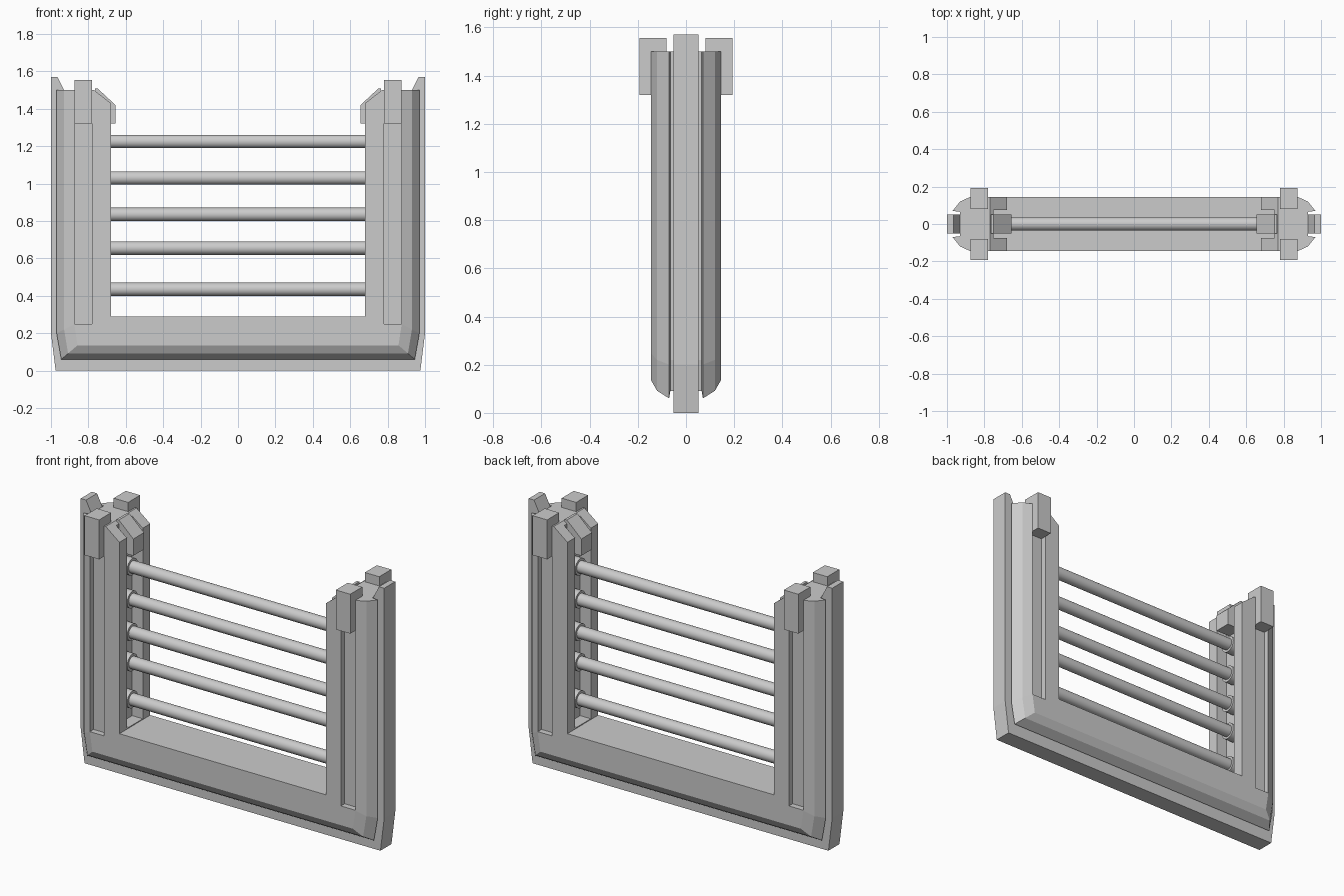
import bpy, bmesh, math
from mathutils import Matrix

if "Cube" in bpy.data.objects:
    bpy.data.objects.remove(bpy.data.objects["Cube"])


def make(name, bm):
    bmesh.ops.recalc_face_normals(bm, faces=bm.faces)
    me = bpy.data.meshes.new(name)
    bm.to_mesh(me)
    bm.free()
    ob = bpy.data.objects.new(name, me)
    bpy.context.collection.objects.link(ob)
    return ob


def prism(name, pts, y0, y1):
    """Extrude an x-z outline from y0 to y1."""
    bm = bmesh.new()
    a = [bm.verts.new((x, y0, z)) for x, z in pts]
    b = [bm.verts.new((x, y1, z)) for x, z in pts]
    bm.faces.new(a)
    bm.faces.new(b[::-1])
    n = len(pts)
    for i in range(n):
        j = (i + 1) % n
        bm.faces.new((a[i], a[j], b[j], b[i]))
    return make(name, bm)


def box(name, x0, x1, y0, y1, z0, z1):
    return prism(name, [(x0, z0), (x1, z0), (x1, z1), (x0, z1)], y0, y1)


def rod(name, x0, x1, z, r):
    bm = bmesh.new()
    m = Matrix.Translation(((x0 + x1) / 2, 0, z)) @ Matrix.Rotation(math.pi / 2, 4, 'Y')
    bmesh.ops.create_cone(bm, cap_ends=True, segments=24, radius1=r, radius2=r,
                          depth=x1 - x0, matrix=m)
    ob = make(name, bm)
    bpy.ops.object.select_all(action='DESELECT')
    ob.select_set(True)
    bpy.context.view_layer.objects.active = ob
    bpy.ops.object.shade_smooth_by_angle()
    return ob


def cut(ob, cutter):
    cutter.hide_render = True
    mod = ob.modifiers.new("cut", 'BOOLEAN')
    mod.operation = 'DIFFERENCE'
    mod.solver = 'EXACT'
    mod.object = cutter
    bpy.context.view_layer.objects.active = ob
    bpy.ops.object.modifier_apply(modifier=mod.name)
    bpy.data.objects.remove(cutter)


# U-shaped frame: faceted section (inset, y) swept down, across and up
half = [(.04, .065), (0, .07), (.04, .12), (.095, .145), (.29, .145)]
section = half + [(d, -y) for d, y in reversed(half)]
bm = bmesh.new()
rings = []
for s, order in ((-1, (0, 1, 2)), (1, (2, 1, 0))):
    for k in order:
        ring = []
        for d, y in section:
            x, z = ((.97 - d, 1.5), (.97 - d, .2 + d * .5),
                    (.945 - d * .914, .06 + d * .793))[k]
            ring.append(bm.verts.new((s * x, y, z)))
        rings.append(ring)
n = len(section)
for a, b in zip(rings, rings[1:]):
    for i in range(n):
        j = (i + 1) % n
        bm.faces.new((a[i], a[j], b[j], b[i]))
bm.faces.new(rings[0])
bm.faces.new(rings[-1][::-1])
frame = make("frame", bm)

for s in (-1, 1):
    # inner channel, sloped inner top, front and back latch grooves
    xs = sorted((s * .60, s * .75))
    cut(frame, box("channel_cutter", *xs, -.075, .075, .295, 1.7))
    cut(frame, prism("slope_cutter", [(s * .77, 1.5), (s * .68, 1.43), (s * .60, 1.368),
                                      (s * .60, 1.7), (s * .77, 1.7)], -.3, .3))
    xs = sorted((s * .78, s * .875))
    for t in (-1, 1):
        ys = sorted((t * .11, t * .3))
        cut(frame, box("groove_cutter", *xs, *ys, .25, 1.4))

# central rib around the outside of the frame
side = [(.965, 1.57), (1, 1.57), (1, .2), (.975, 0)]
inner = [(.87, .13), (.91, .25), (.91, 1.49), (.93, 1.5)]
outline = side + [(-x, z) for x, z in reversed(side)]
outline += [(-x, z) for x, z in reversed(inner)] + inner
prism("outer_rib", outline, -.052, .052)

for s, tag in ((-1, "left"), (1, "right")):
    # latch blocks at front and back, guide block in the channel
    xs = sorted((s * .78, s * .875))
    for t, face in ((-1, "front"), (1, "back")):
        ys = sorted((t * .08, t * .193))
        box(f"{tag}_{face}_latch", *xs, *ys, 1.32, 1.555)
    prism(f"{tag}_guide_block", [(s * .765, 1.32), (s * .655, 1.32), (s * .655, 1.42),
                                 (s * .75, 1.508), (s * .765, 1.508)], -.05, .05)

# crossbars with end collars
for i, z in enumerate((.435, .655, .835, 1.03, 1.225)):
    rod(f"crossbar_{i + 1}", -.752, .752, z, .036)
    rod(f"left_collar_{i + 1}", -.753, -.695, z, .05)
    rod(f"right_collar_{i + 1}", .695, .753, z, .05)
